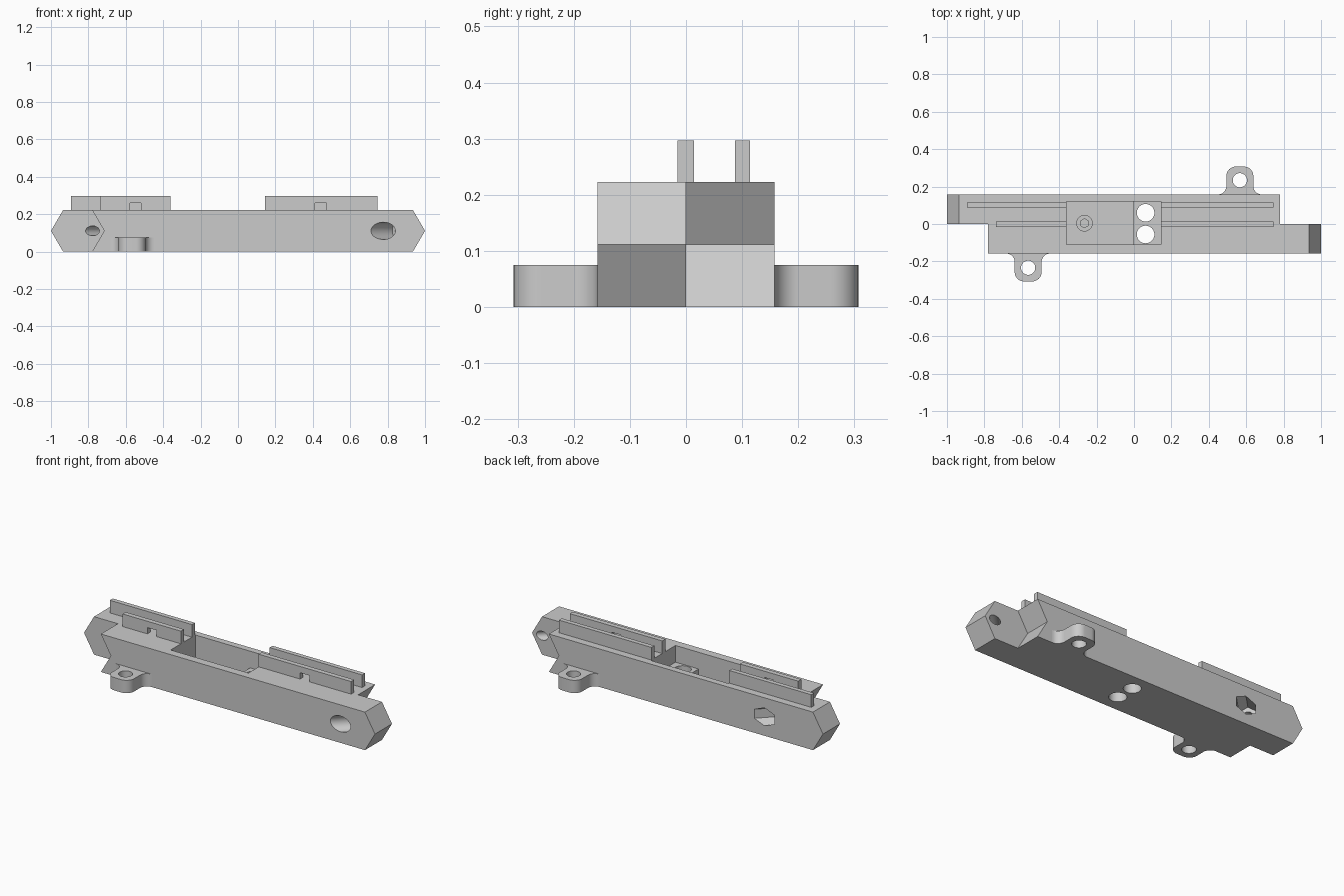
import bpy, bmesh, math
from mathutils import Vector

old = bpy.data.objects.get("Cube")
if old:
    bpy.data.objects.remove(old, do_unlink=True)

grey = bpy.data.materials.new("light_grey")
grey.use_nodes = True
colour = (0.6, 0.6, 0.6, 1)
grey.diffuse_color = colour
grey.node_tree.nodes["Principled BSDF"].inputs["Base Color"].default_value = colour

H, W = 0.223, 0.158      # bar height and half width
MID = H / 2


def add(name, bm):
    bmesh.ops.recalc_face_normals(bm, faces=bm.faces)
    mesh = bpy.data.meshes.new(name)
    bm.to_mesh(mesh)
    bm.free()
    obj = bpy.data.objects.new(name, mesh)
    bpy.context.collection.objects.link(obj)
    mesh.materials.append(grey)
    return obj


def prism(name, pts, lo, hi, axis="z"):
    """Extrude a flat outline along y or z."""
    bm = bmesh.new()
    put = (lambda a, b: (a, b, lo)) if axis == "z" else (lambda a, b: (a, lo, b))
    face = bm.faces.new([bm.verts.new(put(a, b)) for a, b in pts])
    new = bmesh.ops.extrude_face_region(bm, geom=[face])["geom"]
    step = Vector((0, 0, hi - lo)) if axis == "z" else Vector((0, hi - lo, 0))
    bmesh.ops.translate(bm, vec=step, verts=[v for v in new if isinstance(v, bmesh.types.BMVert)])
    return add(name, bm)


def box(name, x0, x1, y0, y1, z0, z1):
    return prism(name, [(x0, y0), (x1, y0), (x1, y1), (x0, y1)], z0, z1)


def rod(name, start, end, r, sides=40):
    start, end = Vector(start), Vector(end)
    bm = bmesh.new()
    bmesh.ops.create_cone(bm, cap_ends=True, segments=sides, radius1=r, radius2=r,
                          depth=(end - start).length)
    turn = (end - start).to_track_quat("Z", "Y").to_matrix()
    bmesh.ops.rotate(bm, cent=(0, 0, 0), matrix=turn, verts=bm.verts)
    bmesh.ops.translate(bm, vec=(start + end) / 2, verts=bm.verts)
    return add(name, bm)


def combine(target, tool, operation="DIFFERENCE"):
    tool.hide_render = True
    mod = target.modifiers.new("combine", "BOOLEAN")
    mod.operation, mod.solver, mod.object = operation, "EXACT", tool
    bpy.context.view_layer.objects.active = target
    bpy.ops.object.modifier_apply(modifier=mod.name)
    bpy.data.objects.remove(tool, do_unlink=True)


def smooth(obj):
    bpy.ops.object.select_all(action="DESELECT")
    obj.select_set(True)
    bpy.context.view_layer.objects.active = obj
    bpy.ops.object.shade_smooth_by_angle(angle=math.radians(30))


# Two offset half bars, pointed at one end and V-notched at the other
outline = [(-0.78, 0), (0.935, 0), (1, MID), (0.935, H), (-0.78, H), (-0.715, MID)]
body = prism("body", outline, -W, 0, "y")
combine(body, prism("back_half", [(-x, z) for x, z in outline], 0, W, "y"), "UNION")

# Top pocket with a raised shelf and two through holes
combine(body, box("deep_pocket", -0.36, -0.005, -0.11, 0.12, 0.04, 0.4))
combine(body, box("shelf_pocket", -0.05, 0.145, -0.11, 0.12, 0.125, 0.4))
for y in (0.06, -0.056):
    combine(body, rod("through_hole", (0.062, y, -0.1), (0.062, y, 0.4), 0.047))


# Diagonal bolt holes: narrow shaft plus a wide round or hexagonal seat
def diagonal(x, y, t0, t1, r, sides=40):
    d = math.sqrt(0.5)
    return rod("bolt_hole", (x + t0 * d, y + t0 * d, MID), (x + t1 * d, y + t1 * d, MID), r, sides)


combine(body, diagonal(0.776, -W, -0.2, 0.115, 0.046))
combine(body, diagonal(0.776, -W, 0.05, 0.35, 0.026))
combine(body, diagonal(-0.62, W, -0.35, -0.05, 0.026))
nut = diagonal(-0.62, W, -0.115, 0.2, 0.053, 6)
# make sure the hexagon has a corner pointing up
if max(v.co.z for v in nut.data.vertices) - MID < 0.05:
    bpy.data.objects.remove(nut, do_unlink=True)
    d = math.sqrt(0.5)
    hexagon = [(0.053 * math.sin(i * math.pi / 3), MID + 0.053 * math.cos(i * math.pi / 3))
               for i in range(6)]
    nut = prism("nut_seat", hexagon, -0.115, 0.2, "y")
    for v in nut.data.vertices:
        a, b = v.co.x, v.co.y
        v.co.x, v.co.y = -0.62 + (a + b) * d, W + (b - a) * d
combine(body, nut)
smooth(body)

# Small round boss with a hexagonal socket on the pocket floor
boss = rod("pocket_boss", (-0.265, 0.004, 0.04), (-0.265, 0.004, 0.07), 0.044)
combine(boss, rod("socket", (-0.265, 0.004, 0.05), (-0.265, 0.004, 0.1), 0.024, 6))
smooth(boss)


# Thin rails on top; the front pair has a small slot at the base
def rail(name, x0, x1, y0, y1, slot=None):
    pts = [(x0, H), (x1, H), (x1, 0.297), (x0, 0.297)]
    if slot:
        a, b = slot
        pts[1:1] = [(a, H), (a, 0.26), (b, 0.26), (b, H)]
    prism(name, pts, y0, y1, "y")


rail("back_rail_a", -0.893, -0.36, 0.087, 0.114)
rail("back_rail_b", 0.145, 0.745, 0.087, 0.114)
rail("front_rail_a", -0.738, -0.36, -0.015, 0.014, (-0.578, -0.518))
rail("front_rail_b", 0.145, 0.745, -0.015, 0.014, (0.413, 0.474))


# Mounting lugs with rounded corners, filleted roots and a screw hole
def arc(cx, cy, r, a0, a1, n=10):
    steps = [math.radians(a0 + (a1 - a0) * i / n) for i in range(n + 1)]
    return [(cx + r * math.cos(a), cy + r * math.sin(a)) for a in steps]


half = arc(0.117, W + 0.045, 0.045, 270, 180) + arc(0.022, 0.257, 0.05, 0, 90)
shape = half + [(-x, y) for x, y in reversed(half)]
for name, s in (("back_lug", 1), ("front_lug", -1)):
    lug = prism(name, [(s * (x + 0.566), s * y) for x, y in shape], 0, 0.075)
    combine(lug, rod("screw_hole", (s * 0.566, s * 0.234, -0.1), (s * 0.566, s * 0.234, 0.2), 0.038))
    smooth(lug)
